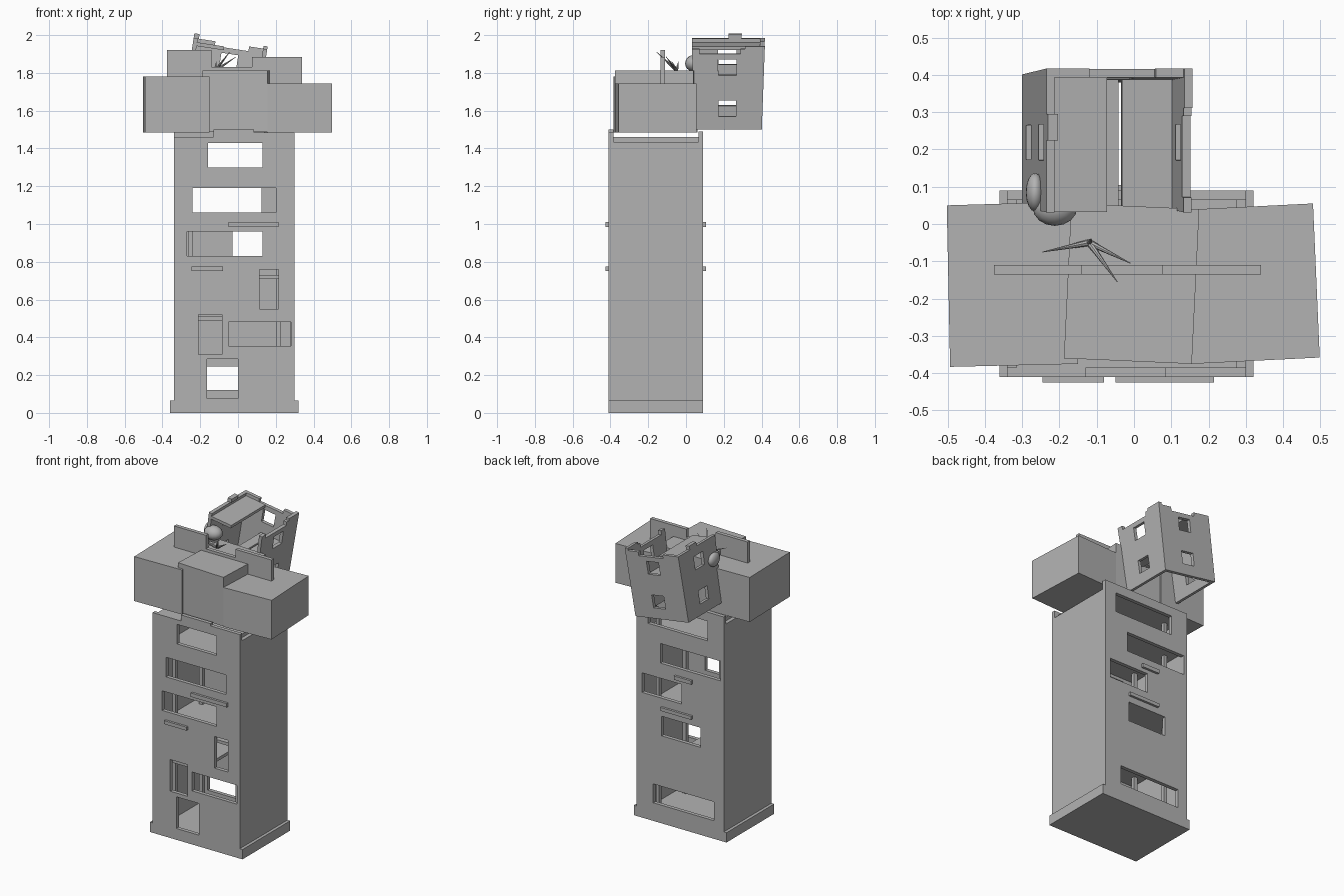
import bpy, bmesh, math
from mathutils import Vector, Matrix

if "Cube" in bpy.data.objects:
    bpy.data.objects.remove(bpy.data.objects["Cube"])

grey = bpy.data.materials.new("concrete_grey")
grey.diffuse_color = (0.45, 0.45, 0.45, 1)
grey.use_nodes = True
grey.node_tree.nodes["Principled BSDF"].inputs["Base Color"].default_value = grey.diffuse_color


def finish(name, bm):
    bmesh.ops.recalc_face_normals(bm, faces=bm.faces)
    me = bpy.data.meshes.new(name)
    bm.to_mesh(me)
    bm.free()
    ob = bpy.data.objects.new(name, me)
    bpy.context.collection.objects.link(ob)
    me.materials.append(grey)
    return ob


def boxes(name, items):
    """One object from (x0, x1, y0, y1, z0, z1) boxes."""
    bm = bmesh.new()
    for x0, x1, y0, y1, z0, z1 in items:
        m = Matrix.Translation(((x0 + x1) / 2, (y0 + y1) / 2, (z0 + z1) / 2))
        m = m @ Matrix.Diagonal((x1 - x0, y1 - y0, z1 - z0, 1))
        bmesh.ops.create_cube(bm, size=1, matrix=m)
    return finish(name, bm)


def prism(name, pts, z0, z1):
    """Upright prism from a plan outline."""
    bm = bmesh.new()
    f = bm.faces.new([bm.verts.new((x, y, z0)) for x, y in pts])
    ext = bmesh.ops.extrude_face_region(bm, geom=[f])
    verts = [v for v in ext["geom"] if isinstance(v, bmesh.types.BMVert)]
    bmesh.ops.translate(bm, vec=(0, 0, z1 - z0), verts=verts)
    return finish(name, bm)


def cut(ob, items):
    """Cut box openings and bake the result."""
    cutter = boxes("opening_cutter", items)
    cutter.hide_render = True
    mod = ob.modifiers.new("openings", "BOOLEAN")
    mod.operation = "DIFFERENCE"
    mod.solver = "EXACT"
    mod.object = cutter
    bpy.context.view_layer.update()
    dg = bpy.context.evaluated_depsgraph_get()
    me = bpy.data.meshes.new_from_object(ob.evaluated_get(dg))
    ob.modifiers.clear()
    ob.data = me
    bpy.data.objects.remove(cutter)


# Tower walls
X0, X1, Y0, Y1, T = -0.34, 0.30, -0.41, 0.09, 0.025
front = boxes("front_wall", [(X0, X1, Y0, Y0 + T, 0, 1.46)])
back = boxes("back_wall", [(X0, X1, Y1 - T, Y1, 0, 1.49)])
boxes("left_wall", [(X0, X0 + T, Y0 + T, Y1 - T, 0, 1.435)])
boxes("right_wall", [(X1 - T, X1, Y0 + T, Y1 - T, 0, 1.435)])

# Tower windows (x0, x1, z0, z1)
front_windows = [(-0.16, 0.13, 1.30, 1.43), (-0.24, 0.20, 1.06, 1.19),
                 (-0.27, 0.13, 0.83, 0.96), (0.115, 0.215, 0.55, 0.76),
                 (-0.21, -0.085, 0.31, 0.52), (-0.05, 0.28, 0.355, 0.48),
                 (-0.165, 0.0, 0.075, 0.285)]
back_windows = [(-0.22, 0.215, 1.30, 1.43), (-0.315, 0.125, 1.06, 1.19),
                (-0.03, 0.26, 0.83, 0.96), (-0.168, 0.115, 0.58, 0.71),
                (-0.27, 0.178, 0.12, 0.245)]
cut(front, [(a, b, Y0 - 0.1, Y0 + 0.1, c, d) for a, b, c, d in front_windows])
cut(back, [(a, b, Y1 - 0.1, Y1 + 0.1, c, d) for a, b, c, d in back_windows])

# Broken upper edge of the front wall
boxes("front_wall_top", [(-0.13, 0.085, Y0, Y0 + T, 1.46, 1.50),
                         (0.085, X1, Y0, Y0 + T, 1.46, 1.485)])

# Base, floors and columns
boxes("plinth_sides", [(-0.36, X0, Y0, Y1, 0, 0.065), (X1, 0.32, Y0, Y1, 0, 0.065)])
IX0, IX1, IY0, IY1 = X0 + T, X1 - T, Y0 + T, Y1 - T
boxes("ground_floor", [(IX0, IX1, IY0, IY1, 0, 0.03)])
boxes("floors", [(IX0, 0.0, IY0, IY1, 0.49, 0.51),
                 (IX0, IX1, IY0, IY1, 0.71, 0.73),
                 (IX0, IX1, IY0, IY1, 1.21, 1.23)])
boxes("tower_roof", [(IX0, IX1, IY0, IY1, 1.435, 1.46)])
boxes("columns", [(x, x + 0.025, y, y + 0.025, 0.03, 1.46)
                  for x in (-0.265, 0.20) for y in (-0.31, -0.03)])

# Ledges
boxes("front_ledges", [(-0.05, 0.215, Y0 - 0.015, Y0, 0.985, 1.01),
                       (-0.245, -0.08, Y0 - 0.015, Y0, 0.752, 0.775)])
boxes("back_ledges", [(-0.11, 0.016, Y1, Y1 + 0.015, 0.985, 1.01),
                      (-0.11, 0.115, Y1, Y1 + 0.015, 0.752, 0.775)])

# Three large blocks on top
prism("left_block", [(-0.493, -0.383), (-0.15, -0.375), (-0.16, 0.06), (-0.502, 0.05)], 1.485, 1.78)
prism("middle_block", [(-0.188, -0.36), (0.155, -0.375), (0.175, 0.04), (-0.168, 0.055)], 1.488, 1.812)
prism("right_block", [(0.155, -0.375), (0.498, -0.358), (0.48, 0.055), (0.137, 0.038)], 1.485, 1.745)

# Upright screen across the blocks
boxes("screen", [(-0.375, -0.14, -0.135, -0.11, 1.70, 1.92),
                 (-0.14, 0.075, -0.135, -0.11, 1.70, 1.83),
                 (0.075, 0.34, -0.135, -0.11, 1.70, 1.885)])

# Leaning turret, built upright then flared and tilted
W, D, H, t = 0.197, 0.177, 0.43, 0.022
place = Matrix.Translation((-0.105, 0.224, 1.53)) @ Matrix.Rotation(math.radians(8.7), 4, "Y")


def lean(ob):
    for v in ob.data.vertices:
        v.co.y *= 1 + 0.09 * v.co.z / H
        v.co = place @ v.co


turret_back = boxes("turret_back", [(-W, W, D - t, D, 0, H)])
sides = [boxes("turret_left", [(-W, -W + t, -D, D - t, 0, H)]),
         boxes("turret_right", [(W - t, W, -D, D - t, 0, H)])]
cut(turret_back, [(-0.04, 0.05, D - 0.1, D + 0.1, z, z + 0.085) for z in (0.07, 0.29)]
    + [(-0.08, 0.10, D - 0.1, D + 0.1, H - 0.025, H + 0.1)])
for s, ob in zip((-1, 1), sides):
    cut(ob, [(s * W - 0.1, s * W + 0.1, -0.05, 0.04, z, z + 0.085) for z in (0.07, 0.29)]
        + ([(W - 0.1, W + 0.1, -0.14, 0.06, H - 0.025, H + 0.1)] if s > 0 else []))
turret_parts = [turret_back] + sides + [
    boxes("turret_merlons", [(-W, -W + 0.028, 0.0, 0.065, H, H + 0.025),
                             (W - t, W, 0.08, D, H, H + 0.015)]),
    boxes("turret_roof_planks", [(-W + t, -0.03, -D, D - t, H - 0.04, H - 0.02)]),
    boxes("turret_inner_floor", [(-0.03, 0.03, -D, D - t, 0.20, 0.22),
                                 (0.04, W - t, -D, D - t, 0.20, 0.22)]),
]
for ob in turret_parts:
    lean(ob)


# Round lumps on the turret corner
def ball(name, loc, radii):
    bm = bmesh.new()
    m = Matrix.Translation(loc) @ Matrix.Diagonal((*radii, 1))
    bmesh.ops.create_uvsphere(bm, u_segments=16, v_segments=10, radius=1, matrix=m)
    for f in bm.faces:
        f.smooth = True
    finish(name, bm)


ball("large_lump", (-0.212, 0.045, 1.85), (0.06, 0.05, 0.045))
ball("side_lump", (-0.265, 0.085, 1.85), (0.025, 0.052, 0.045))

# Thin spikes on the middle block
base = Vector((-0.12, -0.05, 1.812))
bm = bmesh.new()
for tip in ((-0.245, -0.075, 1.86), (-0.01, -0.105, 1.885), (-0.045, -0.155, 1.91), (-0.115, -0.04, 1.86)):
    d = Vector(tip) - base
    m = Matrix.Translation(base + d / 2) @ d.to_track_quat("Z", "Y").to_matrix().to_4x4()
    bmesh.ops.create_cone(bm, cap_ends=True, segments=8, radius1=0.009, radius2=0.001,
                          depth=d.length, matrix=m)
finish("spikes", bm)
